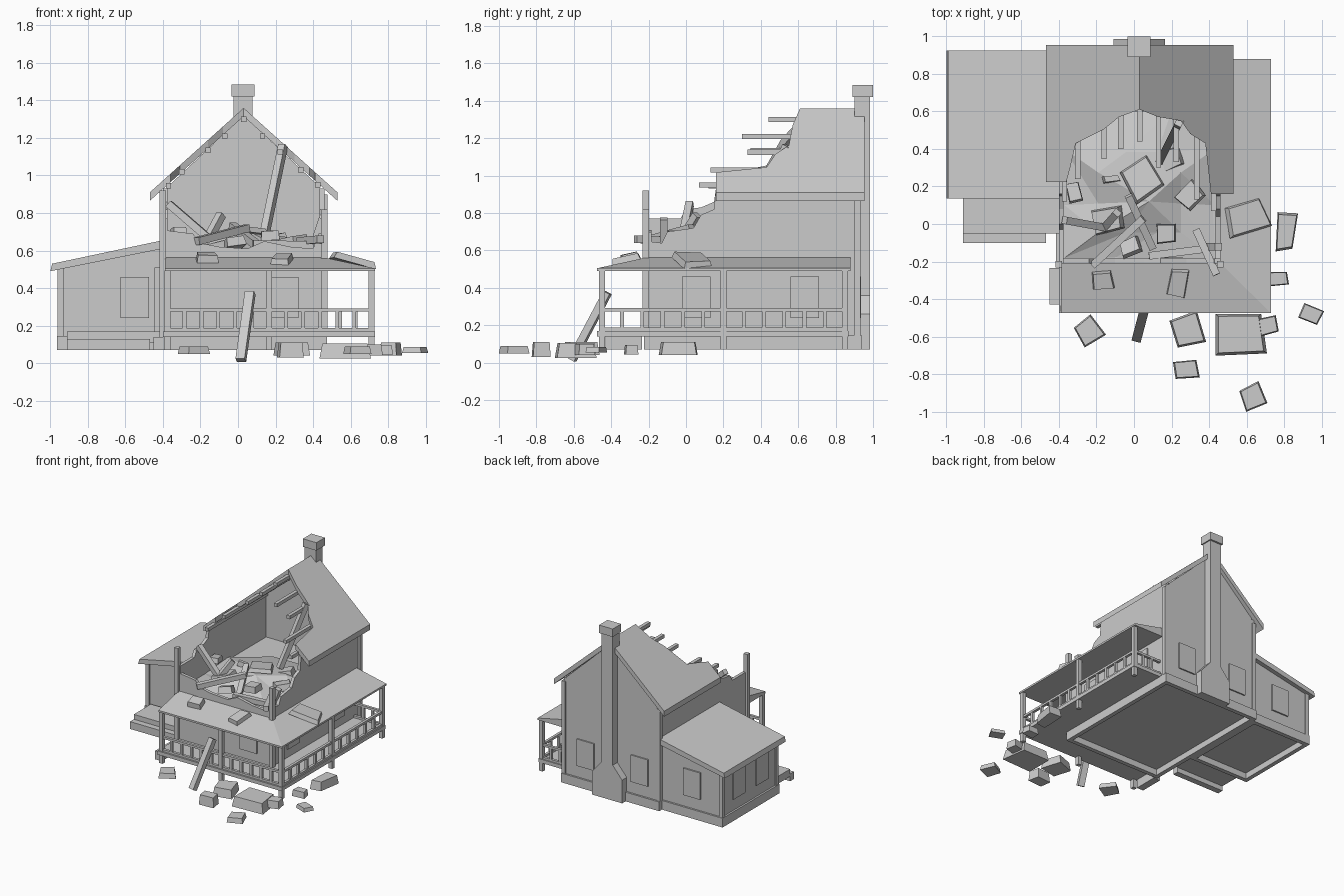
import bpy, math, random
from mathutils import Vector, Euler

if "Cube" in bpy.data.objects:
    bpy.data.objects.remove(bpy.data.objects["Cube"])

random.seed(4)

def mesh(name, verts, faces):
    me = bpy.data.meshes.new(name)
    me.from_pydata(verts, [], faces)
    ob = bpy.data.objects.new(name, me)
    bpy.context.collection.objects.link(ob)
    import bmesh
    bm = bmesh.new()
    bm.from_mesh(me)
    bmesh.ops.recalc_face_normals(bm, faces=bm.faces)
    bm.to_mesh(me)
    bm.free()
    return ob

def loft(name, a, b):
    # closed solid between two matching outlines
    n = len(a)
    faces = [list(range(n)), list(range(2 * n - 1, n - 1, -1))]
    faces += [[i, (i + 1) % n, n + (i + 1) % n, n + i] for i in range(n)]
    return mesh(name, list(a) + list(b), faces)

def prism(name, pts, axis, lo, hi):
    put = {'x': lambda p, d: (d, p[0], p[1]), 'y': lambda p, d: (p[0], d, p[1]),
           'z': lambda p, d: (p[0], p[1], d)}[axis]
    return loft(name, [put(p, lo) for p in pts], [put(p, hi) for p in pts])

def box(name, x0, x1, y0, y1, z0, z1):
    return prism(name, [(x0, y0), (x1, y0), (x1, y1), (x0, y1)], 'z', z0, z1)

def beam(name, p, q, w=0.04, h=0.04):
    p, q = Vector(p), Vector(q)
    d = (q - p).normalized()
    s = d.cross(Vector((0, 0, 1))).normalized() * w / 2
    u = s.cross(d).normalized() * h / 2
    ring = [s + u, u - s, -s - u, s - u]
    return loft(name, [p + r for r in ring], [q + r for r in ring])

def chunk(name, x, y, z, sx, sy, h, turn=0, tilt=(0, 0)):
    # irregular four-sided lump of debris
    rot = Euler((tilt[0], tilt[1], turn)).to_matrix()
    lo, hi = [], []
    for cx, cy in ((-1, -1), (1, -1), (1, 1), (-1, 1)):
        px, py = cx * sx / 2 * random.uniform(.75, 1), cy * sy / 2 * random.uniform(.75, 1)
        lo.append(Vector((x, y, z)) + rot @ Vector((px, py, -h / 2)))
        hi.append(Vector((x, y, z)) + rot @ Vector((px * .88, py * .88, h / 2)))
    return loft(name, lo, hi)

# hollow foundations with raised floors
def foundation(name, x0, x1, y0, y1):
    t = 0.035
    box(name + "_front", x0, x1, y0, y0 + t, .07, .145)
    box(name + "_back", x0, x1, y1 - t, y1, .07, .145)
    box(name + "_left", x0, x0 + t, y0 + t, y1 - t, .07, .145)
    box(name + "_right", x1 - t, x1, y0 + t, y1 - t, .07, .145)
    box(name + "_floor", x0 + t, x1 - t, y0 + t, y1 - t, .12, .145)

foundation("house_foundation", -.415, .475, -.225, .94)
foundation("wing_foundation", -.965, -.415, .165, .905)

# broken house walls
prism("left_wall", [(-.21, .14), (.925, .14), (.925, .93), (.16, .93), (.15, .86), (.08, .83),
      (.0, .82), (-.03, .77), (-.21, .77)], 'x', -.4, -.375)
prism("right_wall", [(-.21, .14), (.925, .14), (.925, .93), (.16, .93), (.15, .82), (.08, .79),
      (.04, .72), (-.1, .7), (-.13, .64), (-.21, .65)], 'x', .435, .46)
prism("front_wall", [(-.4, .14), (.46, .14), (.46, .7), (.43, .69), (.4, .61), (.28, .62), (.14, .65),
      (.05, .61), (-.1, .62), (-.2, .64), (-.24, .69), (-.4, .71)], 'y', -.21, -.185)
prism("back_gable_wall", [(-.375, .14), (.435, .14), (.435, .94), (.03, 1.32), (-.375, .94)], 'y', .9, .925)
box("upper_floor", -.38, .44, -.19, .905, .56, .585)

# corner trim of house
for i, (x, y, top) in enumerate([(-.4, -.215, .92), (.46, -.215, .82), (-.4, .915, .9), (.46, .915, .9)]):
    box(f"corner_trim_{i}", x - .017, x + .017, y - .017, y + .017, .14, top)

# torn roof slopes, thickness hanging below the roof plane
def roof_slope(name, outline):
    z = lambda x: 1.36 - abs(x - .03) * .9
    loft(name, [(x, y, z(x)) for x, y in outline], [(x, y, z(x) - .045) for x, y in outline])

roof_slope("roof_left", [(.03, .955), (-.47, .955), (-.47, .225), (-.36, .225), (-.34, .3), (-.31, .43),
           (-.16, .505), (-.08, .57), (.03, .61)])
roof_slope("roof_right", [(.03, .955), (.53, .955), (.53, .16), (.41, .16), (.4, .25), (.38, .43),
           (.3, .48), (.25, .55), (.13, .57), (.03, .61)])

# exposed purlins under the roof
for i, (x, z, y) in enumerate([(.03, 1.3, .44), (-.07, 1.21, .4), (.13, 1.21, .3), (-.16, 1.135, .345),
                               (.225, 1.125, .33), (-.3, 1.02, .24), (.335, 1.03, .13),
                               (-.37, .945, .12), (.425, .95, .07)]):
    box(f"purlin_{i}", x - .014, x + .014, y, .9, z - .014, z + .014)

# chimney with sloped base
box("chimney_stack", -.025, .078, .9, .985, .3, 1.43)
box("chimney_cap", -.035, .088, .89, 1.0, 1.42, 1.485)
prism("chimney_base", [(-.11, .07), (.165, .07), (.165, .26), (.078, .36), (-.025, .36), (-.11, .26)],
      'y', .92, .985)

# side wing, its lean-to roof and trim
prism("wing_walls", [(-.95, .14), (-.4, .14), (-.4, .62), (-.95, .505)], 'y', .185, .89)
prism("wing_roof", [(-1, .49), (-.99, .53), (-.4, .655), (-.4, .61)], 'y', .135, .925)
for i, (x, y) in enumerate([(-.945, .19), (-.945, .885), (-.43, .19)]):
    box(f"wing_corner_trim_{i}", x - .016, x + .016, y - .016, y + .016, .14, .51)

# wing steps and small porch step
box("wing_landing", -.91, -.4, -.05, .17, .11, .17)
box("wing_step", -.91, -.47, -.1, -.05, .07, .13)
box("porch_side_step", -.45, -.39, -.43, -.235, .07, .14)

# windows: frame slab on each wall
def window_y(name, x, y):
    box(name + "_frame", x - .077, x + .077, y - .009, y + .009, .24, .46)

def window_x(name, x, y):
    box(name + "_frame", x - .009, x + .009, y - .077, y + .077, .24, .46)

window_y("front_window", .245, -.212)
window_y("rear_window_right", .26, .927)
window_y("rear_window_left", -.23, .927)
window_y("wing_front_window", -.55, .183)
window_y("wing_rear_window", -.68, .893)
for i, y in enumerate((.055, .635)):
    window_x(f"side_window_{i}", .462, y)
for i, y in enumerate((.38, .68)):
    window_x(f"wing_side_window_{i}", -.952, y)

# wraparound porch deck and hipped roof with flat soffit
deck = [(-.4, -.475), (.73, -.475), (.73, .87), (.46, .87), (.46, -.21), (-.4, -.21)]
prism("porch_deck", deck, 'z', .14, .17)
eave = [(-.39, -.475), (.73, -.475), (.73, .88), (.45, .88), (.45, -.2), (-.39, -.2)]
lo = [(x, y, .49) for x, y in eave]
hi = [(x, y, .505 if i < 3 else .565) for i, (x, y) in enumerate(eave)]
mesh("porch_roof", lo + hi, [(0, 1, 4, 5), (1, 2, 3, 4), (6, 7, 10, 11), (7, 8, 9, 10)] +
     [(i, (i + 1) % 6, 6 + (i + 1) % 6, 6 + i) for i in range(6)])

# porch posts and railings
posts = [(-.375, -.45), (.165, -.45), (.71, -.45), (.71, .2), (.71, .85)]
for i, (x, y) in enumerate(posts):
    box(f"porch_post_{i}", x - .016, x + .016, y - .016, y + .016, .07, .495)

def railing(name, a, b, n):
    for part, z in (("top_rail", .283), ("bottom_rail", .178)):
        beam(f"{name}_{part}", (*a, z), (*b, z), .022, .018)
    for k in range(1, n):
        x, y = (a[j] + (b[j] - a[j]) * k / n for j in (0, 1))
        box(f"{name}_baluster_{k}", x - .01, x + .01, y - .01, y + .01, .17, .28)

for i in range(4):
    railing(f"railing_{i}", posts[i], posts[i + 1], 6)
railing("rear_railing", (.46, .85), (.71, .85), 3)

# faceted debris mound on upper floor
ring = [(-.37, -.18), (-.1, -.18), (.2, -.18), (.43, -.18), (.43, .1), (.43, .4), (.2, .6), (-.1, .6),
        (-.37, .4), (-.37, .1)]
n = len(ring)
outer = [(x, y, random.uniform(.58, .62)) for x, y in ring]
inner = [(.03 + (x - .03) * .55, .12 + (y - .12) * .55, random.uniform(.6, .68)) for x, y in ring]
mesh("debris_mound", outer + inner + [(.08, .12, .69)],
     [f for i in range(n) for j in [(i + 1) % n] for f in
      ((i, j, n + j), (i, n + j, n + i), (n + i, n + j, 2 * n))])

# debris inside
for i, a in enumerate([(.04, .24, .7, .19, .22, .03, .5), (-.14, .02, .665, .17, .14, .05, .2),
                       (.17, -.05, .68, .12, .12, .05, .1), (-.32, .17, .7, .08, .13, .04, .2),
                       (-.12, .24, .68, .1, .04, .04, .1), (.3, .15, .65, .15, .12, .05, .8),
                       (-.02, -.12, .64, .12, .09, .05, .4), (.2, .35, .66, .13, .13, .05, .3)]):
    chunk(f"inner_debris_{i}", *a, (random.uniform(-.3, .3), random.uniform(-.3, .3)))

# fallen beams
for i, (p, q) in enumerate([((-.22, -.22, .65), (.05, .03, .72)), ((-.03, .15, .73), (.1, -.13, .63)),
                            ((.33, -.03, .65), (.44, -.27, .66)), ((-.37, .02, .85), (-.15, -.02, .66)),
                            ((.14, .34, .68), (.24, .54, 1.16)), ((-.16, -.02, .66), (-.09, .06, .79)),
                            ((.4, -.12, .62), (.45, -.12, .77)), ((.08, -.17, .635), (.4, -.13, .63))]):
    beam(f"fallen_beam_{i}", p, q)
beam("leaning_beam", (.015, -.61, .015), (.065, -.42, .375), .05, .04)

# debris on porch roof
for i, a in enumerate([(-.17, -.3, .56, .13, .12, .05, .1, (.22, 0)), (.235, -.32, .55, .12, .17, .04, -.15, (.22, 0)),
                       (.6, .035, .55, .25, .19, .035, .3, (0, .26))]):
    chunk(f"porch_roof_debris_{i}", *a)

# debris on ground
for i, a in enumerate([(.56, -.58, .065, .31, .25, .08, 0), (.81, -.04, .075, .11, .23, .07, -.1),
                       (.77, -.29, .07, .11, .08, .05, .1), (.945, -.48, .07, .12, .09, .03, -.4),
                       (.71, -.54, .07, .12, .1, .06, .3), (.63, -.925, .07, .13, .15, .04, .4),
                       (.28, -.77, .07, .14, .11, .08, .1), (.285, -.565, .075, .16, .19, .07, .3),
                       (-.245, -.57, .07, .14, .15, .04, .6)]):
    chunk(f"ground_debris_{i}", *a)
